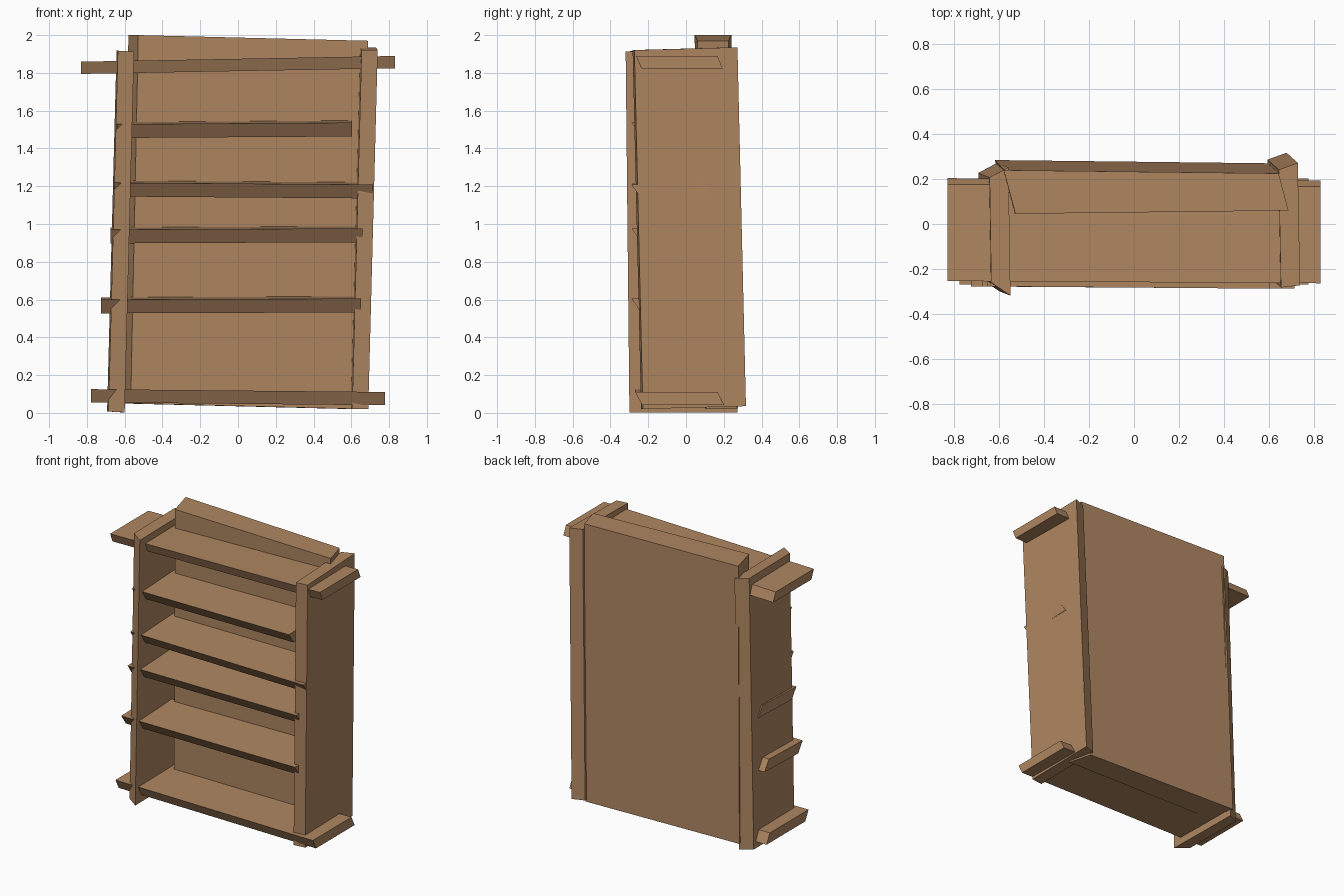
import bpy
import bmesh
from mathutils import Vector

cube = bpy.data.objects.get("Cube")
if cube:
    bpy.data.objects.remove(cube, do_unlink=True)

wood = bpy.data.materials.new("warm_wood")
wood.use_nodes = True
color = (0.43, 0.24, 0.12, 1)
wood.diffuse_color = color
wood.node_tree.nodes["Principled BSDF"].inputs["Base Color"].default_value = color


def board(name, centre, width, depth, height, flare=0.0):
    """Crooked plank spanned by three edge vectors; flare changes its depth along its width."""
    centre, width, depth, height = map(Vector, (centre, width, depth, height))
    bm = bmesh.new()
    bmesh.ops.create_cube(bm, size=1)
    for vert in bm.verts:
        across, along, up = vert.co
        along *= 1 + 2 * flare * across
        vert.co = centre + width * across + depth * along + height * up
    bmesh.ops.recalc_face_normals(bm, faces=bm.faces)
    mesh = bpy.data.meshes.new(name)
    bm.to_mesh(mesh)
    bm.free()
    mesh.materials.append(wood)
    obj = bpy.data.objects.new(name, mesh)
    bpy.context.scene.collection.objects.link(obj)
    return obj


# Leaning side panels
board("left_side_panel", centre=(0.667, 0.012, 0.978), width=(0.085, 0.02, 0),
      depth=(-0.01, 0.535, 0.015), height=(0.05, -0.045, 1.9), flare=0.02)
board("right_side_panel", centre=(-0.622, -0.02, 0.96), width=(0.085, -0.007, -0.005),
      depth=(-0.008, 0.52, 0), height=(0.05, -0.02, 1.91), flare=0.1)

# Thick back panel
board("back_panel", centre=(0.036, 0.165, 1.01), width=(1.22, 0, -0.03),
      depth=(-0.048, 0.18, 0), height=(0.04, -0.045, 1.95), flare=-0.08)

# Long top and bottom boards that pass through the sides
board("top_board", centre=(0, -0.03, 1.842), width=(1.66, -0.01, 0.03),
      depth=(0, 0.43, 0), height=(0, -0.028, 0.065))
board("bottom_board", centre=(0, -0.033, 0.083), width=(1.555, 0, -0.015),
      depth=(0, 0.435, 0), height=(0, -0.037, 0.07))

# Loose inner shelves: right end, left end, height, rise
shelves = {
    "lower_shelf": (-0.725, 0.65, 0.572, 0.005),
    "lower_middle_shelf": (-0.675, 0.66, 0.943, 0.006),
    "upper_middle_shelf": (-0.655, 0.715, 1.183, -0.01),
    "upper_shelf": (-0.64, 0.603, 1.502, 0.008),
}
for name, (start, end, level, rise) in shelves.items():
    board(name, centre=((start + end) / 2, -0.068, level), width=(end - start, -0.01, rise),
          depth=(0, 0.38, 0.012), height=(0, -0.05, 0.073))
